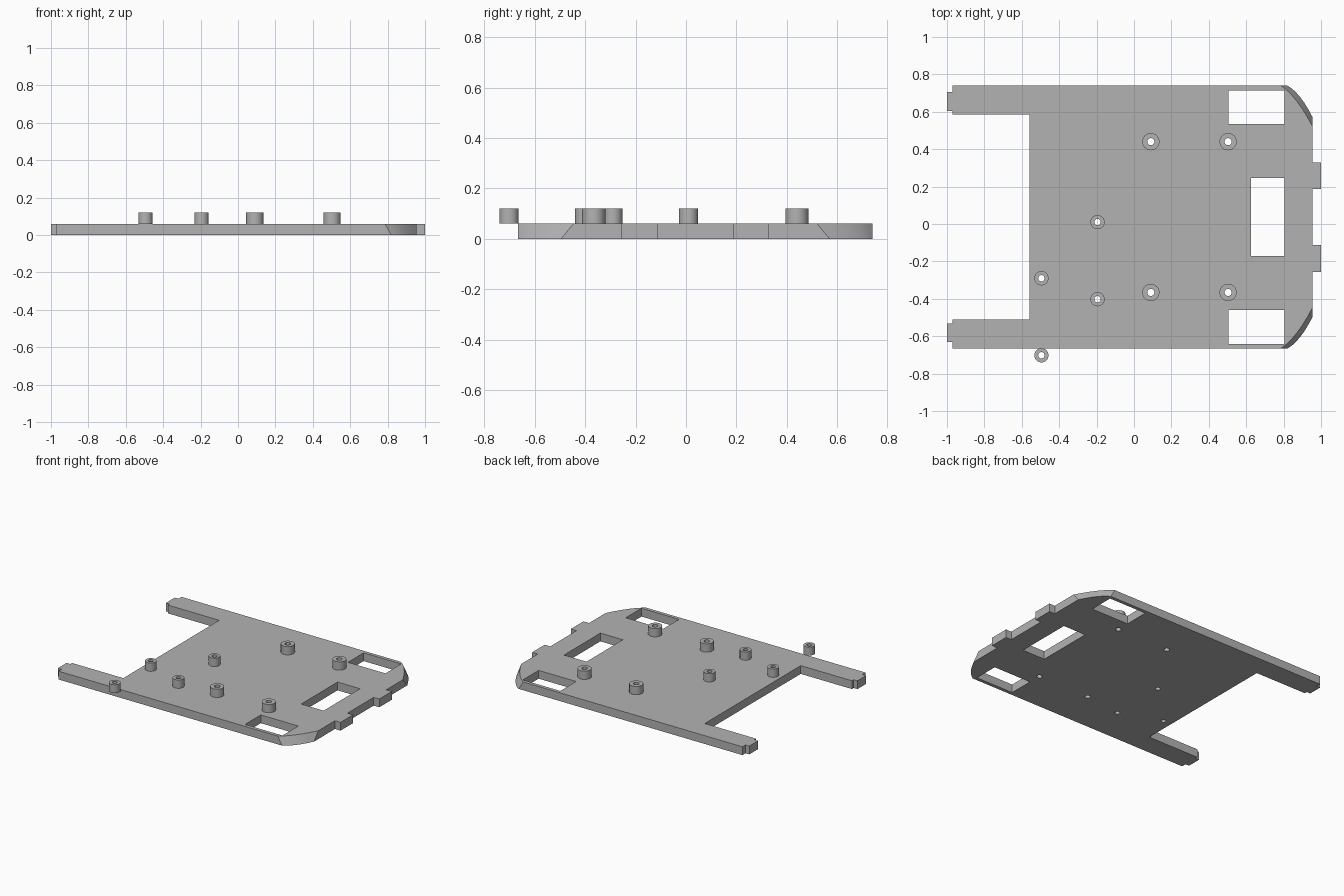
import bpy, bmesh
from math import cos, sin, tau, radians
from mathutils import Vector

cube = bpy.data.objects.get("Cube")
if cube:
    bpy.data.objects.remove(cube)

MID_Y = 0.037       # symmetry line of the plate
THICK = 0.06        # plate thickness
POST_TOP = 0.12
SIDES = 32

grey = bpy.data.materials.new("plain grey")
grey.use_nodes = True
grey.diffuse_color = (0.45, 0.45, 0.45, 1)
grey.node_tree.nodes["Principled BSDF"].inputs["Base Color"].default_value = grey.diffuse_color


def finish(bm, name):
    bmesh.ops.recalc_face_normals(bm, faces=bm.faces)
    mesh = bpy.data.meshes.new(name)
    bm.to_mesh(mesh)
    bm.free()
    mesh.materials.append(grey)
    obj = bpy.data.objects.new(name, mesh)
    bpy.context.collection.objects.link(obj)
    bpy.ops.object.select_all(action="DESELECT")
    obj.select_set(True)
    bpy.context.view_layer.objects.active = obj
    bpy.ops.object.shade_smooth_by_angle(angle=radians(30))
    return obj


def circle(x, y, r):
    return [(x + r * cos(tau * i / SIDES), y + r * sin(tau * i / SIDES)) for i in range(SIDES)]


def rectangle(x0, x1, y0, y1):
    return [(x0, y0), (x1, y0), (x1, y1), (x0, y1)]


def arc(start, middle, end, steps=6):
    """Smooth curve through three points."""
    a, m, b = Vector(start), Vector(middle), Vector(end)
    c = 2 * m - (a + b) / 2
    return [tuple(a * (1 - t) ** 2 + c * 2 * t * (1 - t) + b * t * t)
            for t in (i / steps for i in range(steps + 1))]


def outline(corner):
    """Half outline with front tab, rounded corner and arm, mirrored across the symmetry line."""
    half = [(0.955, 0.15), (1, 0.15), (1, 0.293), (0.955, 0.293)] + corner
    half += [(-0.97, 0.703), (-0.97, 0.668), (-1, 0.668), (-1, 0.568),
             (-0.97, 0.568), (-0.97, 0.548), (-0.56, 0.548)]
    full = half + [(x, -y) for x, y in reversed(half)]
    return [(x, y + MID_Y) for x, y in full]


def loop(bm, points, z):
    return [bm.verts.new((x, y, z)) for x, y in points]


def bridge(bm, a, b):
    for i in range(len(a)):
        j = (i + 1) % len(a)
        bm.faces.new((a[i], a[j], b[j], b[i]))


# Posts: x, y, outer radius, hole radius
posts = [(x, MID_Y + s * 0.403, 0.046, 0.019) for x in (0.09, 0.503) for s in (1, -1)]
posts += [(x, y + dy, 0.038, 0.017) for x, y in ((-0.195, 0.01), (-0.495, -0.29)) for dy in (0, -0.412)]

# Base plate: flared corners, windows and screw holes
low = outline(arc((0.955, 0.533), (0.888, 0.642), (0.82, 0.703)))
high = outline(arc((0.955, 0.483), (0.87, 0.62), (0.785, 0.703)))
holes = [rectangle(0.625, 0.805, MID_Y - 0.208, MID_Y + 0.208)]
holes += [rectangle(0.505, 0.805, MID_Y + min(s * 0.498, s * 0.678), MID_Y + max(s * 0.498, s * 0.678))
          for s in (1, -1)]
holes += [circle(x, y, hole) for x, y, r, hole in posts if y > -0.6]

bm = bmesh.new()
levels = []
for z, rim in ((0, low), (THICK, high)):
    loops = [loop(bm, pts, z) for pts in [rim] + holes]
    edges = [bm.edges.new((l[i - 1], l[i])) for l in loops for i in range(len(l))]
    bmesh.ops.triangle_fill(bm, edges=edges, use_beauty=True, normal=(0, 0, 1))
    levels.append(loops)
for bottom, top in zip(*levels):
    bridge(bm, bottom, top)
finish(bm, "base_plate")

# Hollow mounting posts
for n, (x, y, r, hole) in enumerate(posts, 1):
    bm = bmesh.new()
    rings = [loop(bm, circle(x, y, rad), z) for rad, z in
             ((r, THICK), (r, POST_TOP), (hole, POST_TOP), (hole, THICK))]
    for i in range(4):
        bridge(bm, rings[i - 1], rings[i])
    finish(bm, f"mounting_post_{n}")
